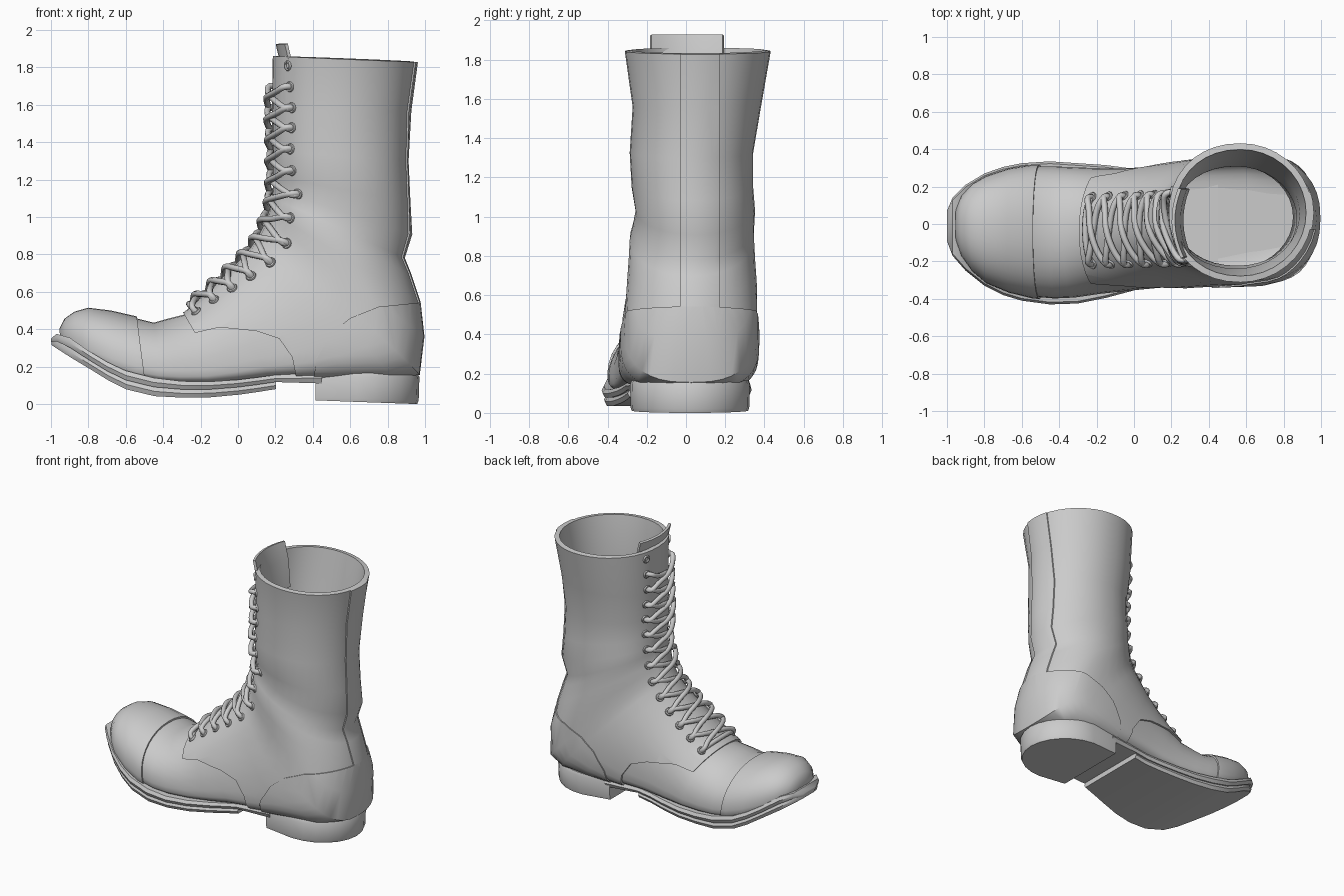
import bpy, bmesh, math
from mathutils import Vector
from mathutils.bvhtree import BVHTree

if "Cube" in bpy.data.objects:
    bpy.data.objects.remove(bpy.data.objects["Cube"])


def finish(ob, angle=40):
    bpy.ops.object.select_all(action='DESELECT')
    ob.select_set(True)
    bpy.context.view_layer.objects.active = ob
    bpy.ops.object.shade_smooth_by_angle(angle=math.radians(angle))


def make(name, verts, faces):
    me = bpy.data.meshes.new(name)
    me.from_pydata(verts, [], faces)
    bm = bmesh.new()
    bm.from_mesh(me)
    bmesh.ops.recalc_face_normals(bm, faces=bm.faces)
    bm.to_mesh(me)
    bm.free()
    ob = bpy.data.objects.new(name, me)
    bpy.context.collection.objects.link(ob)
    return ob


def loft(name, rings, cap_end=True):
    n = len(rings[0])
    verts = [p for r in rings for p in r]
    faces = [(i * n + j, i * n + (j + 1) % n, (i + 1) * n + (j + 1) % n, (i + 1) * n + j)
             for i in range(len(rings) - 1) for j in range(n)]
    faces.append(tuple(range(n)))
    if cap_end:
        faces.append(tuple(range(len(verts) - n, len(verts))))
    return make(name, verts, faces)


def bake(ob):
    bpy.context.view_layer.update()
    dg = bpy.context.evaluated_depsgraph_get()
    me = bpy.data.meshes.new_from_object(ob.evaluated_get(dg))
    ob.modifiers.clear()
    ob.data = me


def solidify(ob, t, side):
    m = ob.modifiers.new("thick", 'SOLIDIFY')
    m.thickness, m.offset = t, side


# Upper: sections fanning from toe to shaft top
# (top x, top z, bottom x, bottom z, y low, y high)
SEC = [
    (-.945, .40, -.94, .34, -.10, .09), (-.92, .45, -.91, .31, -.18, .16),
    (-.87, .485, -.85, .27, -.26, .22), (-.80, .505, -.78, .23, -.32, .26),
    (-.68, .49, -.66, .17, -.37, .30), (-.55, .46, -.54, .13, -.40, .32),
    (-.45, .435, -.42, .11, -.41, .32), (-.38, .455, -.30, .10, -.405, .315),
    (-.28, .48, -.15, .10, -.385, .31), (-.18, .57, 0, .11, -.37, .31),
    (-.08, .66, .17, .13, -.355, .32), (.02, .76, .38, .14, -.34, .34),
    (.08, .83, .62, .14, -.33, .36), (.12, .89, .84, .14, -.325, .365),
    (.145, .94, .955, .17, -.31, .36), (.165, .99, .975, .36, -.30, .36),
    (.18, 1.03, .955, .54, -.29, .35), (.19, 1.07, .905, .69, -.285, .345),
    (.195, 1.10, .87, .78, -.27, .345), (.20, 1.15, .91, .91, -.255, .35),
    (.20, 1.22, .90, 1.08, -.275, .34), (.20, 1.35, .89, 1.30, -.285, .34),
    (.195, 1.55, .905, 1.57, -.27, .38), (.20, 1.86, .94, 1.83, -.31, .43)]


def power(v, e):
    return math.copysign(abs(v) ** e, v)


rings = []
for i, (tx, tz, bx, bz, lo, hi) in enumerate(SEC):
    k = min(max((i - 11) / 5, 0), 1)
    h, low_n = .22 + .28 * k, 4 - 2 * k
    cy, hw = (lo + hi) / 2, (hi - lo) / 2 - .012
    ring = []
    for j in range(36):
        a = math.tau * j / 36
        n = 2.15 if math.sin(a) >= 0 else low_n
        u, w = power(math.sin(a), 2 / n), power(math.cos(a), 2 / n)
        s = h + u * ((1 - h) if u > 0 else h)
        ring.append((bx + (tx - bx) * s, cy + hw * w, bz + (tz - bz) * s))
    rings.append(ring)
upper = loft("upper", rings, cap_end=False)
skin = upper.data.copy()
bm = bmesh.new()
bm.from_mesh(skin)
tree = BVHTree.FromBMesh(bm)
bm.free()
solidify(upper, .02, -1)
bake(upper)
finish(upper, 50)


def prism(poly, y0=-1, y1=1):
    return loft("cutter", [[(x, y, z) for x, z in poly] for y in (y0, y1)])


# Leather panels: offset shells of the upper trimmed by prisms
def panel(name, thick, keep, remove=None):
    ob = bpy.data.objects.new(name, skin.copy())
    bpy.context.collection.objects.link(ob)
    solidify(ob, thick, 1)
    for cutter, op in ((keep, 'INTERSECT'), (remove, 'DIFFERENCE')):
        if cutter:
            cutter.hide_render = True
            m = ob.modifiers.new("trim", 'BOOLEAN')
            m.operation, m.object, m.solver = op, cutter, 'EXACT'
    bake(ob)
    for cutter in (keep, remove):
        if cutter:
            bpy.data.objects.remove(cutter)
    finish(ob)


panel("quarter", .014,
      prism([(-.30, .5), (-.23, .38), (-.1, .41), (.1, .39), (.22, .35), (.29, .25), (.32, .1),
             (1.1, .1), (1.1, 2), (0, 2), (-.32, .7)]),
      prism([(-.5, .3), (-.1, .45), (.2, .75), (.4, 1.1), (.4, 2.1), (-.5, 2.1)], -.15, .10))
panel("heel_counter", .022,
      prism([(.4, .1), (.42, .25), (.5, .38), (.6, .46), (.75, .52), (1.1, .555), (1.1, .1)]))
panel("toe_cap", .01, prism([(-1.1, 0), (-1.1, .7), (-.57, .7), (-.52, .3), (-.48, 0)]))
panel("back_strap", .022, prism([(.75, .5), (1.1, .5), (1.1, 1.9), (.75, 1.9)], -.03, .17))

# Tongue tip above the shaft opening
cols = 9
verts = []
for z, lean in ((1.6, .03), (1.8, .015), (1.925, -.015)):
    for c in range(cols):
        y = -.18 + .37 * c / (cols - 1)
        verts.append((.225 + lean + 1.2 * (y - .02) ** 2, y, z))
faces = [(r * cols + c, r * cols + c + 1, (r + 1) * cols + c + 1, (r + 1) * cols + c)
         for r in range(2) for c in range(cols - 1)]
tongue = make("tongue", verts, faces)
solidify(tongue, .018, 0)
bake(tongue)
finish(tongue)

# Sole stations: x, y low, y high, z top, z bottom
SOLE = [(-1, -.09, .07, .35, .315), (-.97, -.17, .14, .375, .295), (-.9, -.25, .21, .355, .25),
        (-.8, -.33, .27, .285, .19), (-.7, -.38, .305, .225, .128), (-.6, -.41, .325, .178, .078),
        (-.45, -.43, .335, .14, .042), (-.3, -.425, .325, .122, .034), (-.15, -.395, .315, .12, .036),
        (0, -.355, .295, .13, .05), (.1, -.33, .28, .142, .064), (.2, -.31, .28, .155, .08),
        (.45, -.285, .31, .168, .11)]


def slab(x, lo, hi, z0, z1):
    zm, e = (z0 + z1) / 2, .012
    return [(x, lo + e, z0), (x, lo, zm), (x, lo + e, z1), (x, hi - e, z1), (x, hi, zm), (x, hi - e, z0)]


welt = loft("welt", [slab(x, lo, hi, zb + (zt - zb) * (.5 if x < .4 else 0), zt)
                     for x, lo, hi, zt, zb in SOLE])
outsole = loft("outsole", [slab(x + .004, lo + .012, hi - .012, zb, zb + (zt - zb) * .52)
                           for x, lo, hi, zt, zb in SOLE[:-1]])
finish(welt)
finish(outsole)

# Stacked heel block
outline = [(.415, -.265), (.415, .30)]
for j in range(13):
    a = math.pi / 2 - math.pi * j / 12
    outline.append((.64 + .33 * math.cos(a), .02 + .305 * math.sin(a)))


def heel_ring(z, inset, tilt=0):
    return [(x + (.0 if x < .42 else -inset), .02 + (y - .02) * (1 - 2 * inset), z + tilt * (.965 - x))
            for x, y in outline]


heel = loft("heel_block", [heel_ring(0, .012, .036), heel_ring(.02, .004, .03),
                           heel_ring(.145, 0), heel_ring(.165, .012)])
finish(heel)

# Lacing line follows the front of the upper
path = [Vector((s[0], 0, s[1])) for s in SEC[8:]]


def along(d):
    for a, b in zip(path, path[1:]):
        seg = (b - a).length
        if d <= seg or b is path[-1]:
            return a + (b - a) * (d / seg)
        d -= seg


def on_surface(d, y, lift):
    t = (along(d + .08) - along(max(d - .08, 0))).normalized()
    out = Vector((-t.z, 0, t.x))
    start = along(d) + out * .3 + Vector((0, y, 0))
    hit, normal = tree.ray_cast(start, -out)[:2]
    if hit is None:
        hit, normal = tree.find_nearest(start)[:2]
    if normal.dot(out) < 0:
        normal = -normal
    return hit + normal * lift, normal


length = sum((b - a).length for a, b in zip(path, path[1:]))
ROWS = 14
dist = [.05 + (length - .10) * i / (ROWS - 1) for i in range(ROWS)]
mid = [-.035 + .035 * i / (ROWS - 1) for i in range(ROWS)]
HALF = .172

# Eyelets in two rows
for i in range(ROWS):
    for side in (-1, 1):
        p, n = on_surface(dist[i], mid[i] + side * HALF, .017)
        bpy.ops.mesh.primitive_torus_add(major_radius=.021, minor_radius=.008, major_segments=14,
                                         minor_segments=6, location=p,
                                         rotation=n.to_track_quat('Z', 'Y').to_euler())
        bpy.context.object.name = "eyelet"
        finish(bpy.context.object, 60)

# Crossed laces
curve = bpy.data.curves.new("laces", 'CURVE')
curve.dimensions = '3D'
curve.bevel_depth, curve.bevel_resolution = .017, 2


def strand(points):
    s = curve.splines.new('NURBS')
    s.points.add(len(points) - 1)
    for p, (d, y, lift) in zip(s.points, points):
        p.co = (*on_surface(d, y, lift)[0], 1)
    s.order_u, s.use_endpoint_u, s.resolution_u = 3, True, 4


for i in range(ROWS - 2):
    d0, d1, c = dist[i], dist[i + 1], mid[i]
    for side in (-1, 1):
        strand([(d0, c + side * HALF, .005), (d0 - .01, c + side * (HALF - .005), .05),
                (d0 + .03, c + side * .11, .045), ((d0 + d1) / 2, c, .04 + side * .014),
                (d1 - .03, c - side * .11, .045), (d1 + .01, c - side * (HALF - .005), .05),
                (d1, c - side * HALF, .005)])
strand([(dist[0], mid[0] + HALF * f, l) for f, l in ((-1, .005), (-.85, .04), (0, .035), (.85, .04), (1, .005))])
bpy.context.collection.objects.link(bpy.data.objects.new("laces", curve))
